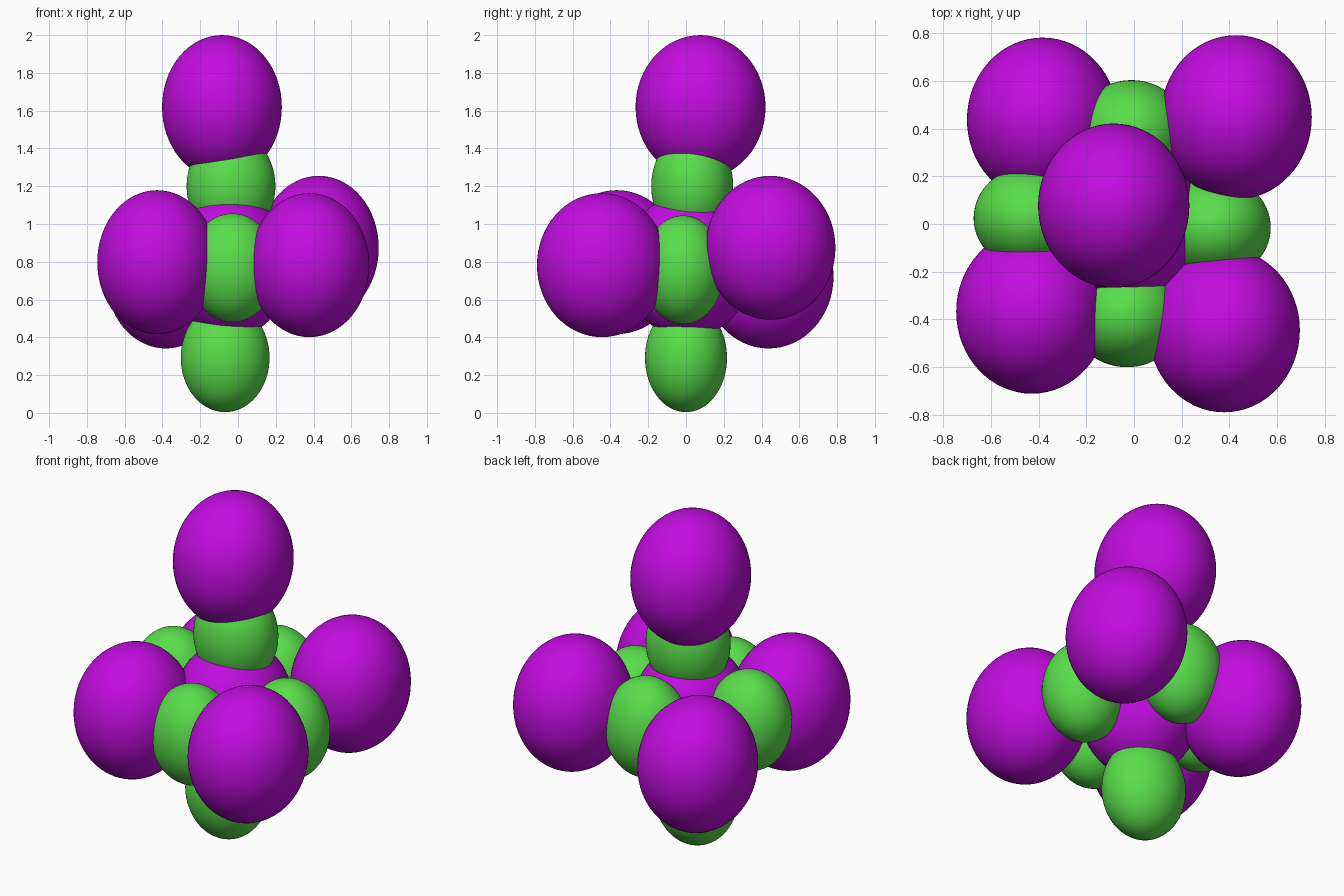
import bpy

if "Cube" in bpy.data.objects:
    bpy.data.objects.remove(bpy.data.objects["Cube"])


def material(name, rgb):
    m = bpy.data.materials.new(name)
    m.diffuse_color = (*rgb, 1)
    m.use_nodes = True
    m.node_tree.nodes["Principled BSDF"].inputs["Base Color"].default_value = m.diffuse_color
    return m


purple = material("purple", (0.54, 0.004, 0.74))
green = material("green", (0.10, 0.73, 0.07))


def ball(name, centre, radii, mat):
    bpy.ops.mesh.primitive_uv_sphere_add(segments=64, ring_count=32, radius=1, location=centre)
    ob = bpy.context.object
    ob.name = name
    ob.scale = radii
    bpy.ops.object.transform_apply(location=False, rotation=False, scale=True)
    bpy.ops.object.shade_smooth()
    ob.data.materials.append(mat)


BIG = (0.317, 0.344, 0.381)
SMALL = (0.235, 0.217, 0.288)

# large balls: core, top, and four corners
for name, c in {
    "core_ball": (-0.04, 0.01, 0.78),
    "top_ball": (-0.085, 0.077, 1.619),
    "back_right_ball": (0.428, 0.447, 0.874),
    "back_left_ball": (-0.383, 0.437, 0.722),
    "front_left_ball": (-0.428, -0.367, 0.798),
    "front_right_ball": (0.378, -0.445, 0.782),
}.items():
    ball(name, c, BIG, purple)

# small balls on the six sides of the core
for name, c in {
    "upper_link": (-0.037, 0.033, 1.20),
    "lower_link": (-0.068, 0.0, 0.292),
    "front_link": (-0.03, -0.383, 0.768),
    "back_link": (-0.01, 0.386, 0.825),
    "right_link": (0.338, -0.015, 0.757),
    "left_link": (-0.437, 0.025, 0.842),
}.items():
    ball(name, c, SMALL, green)
